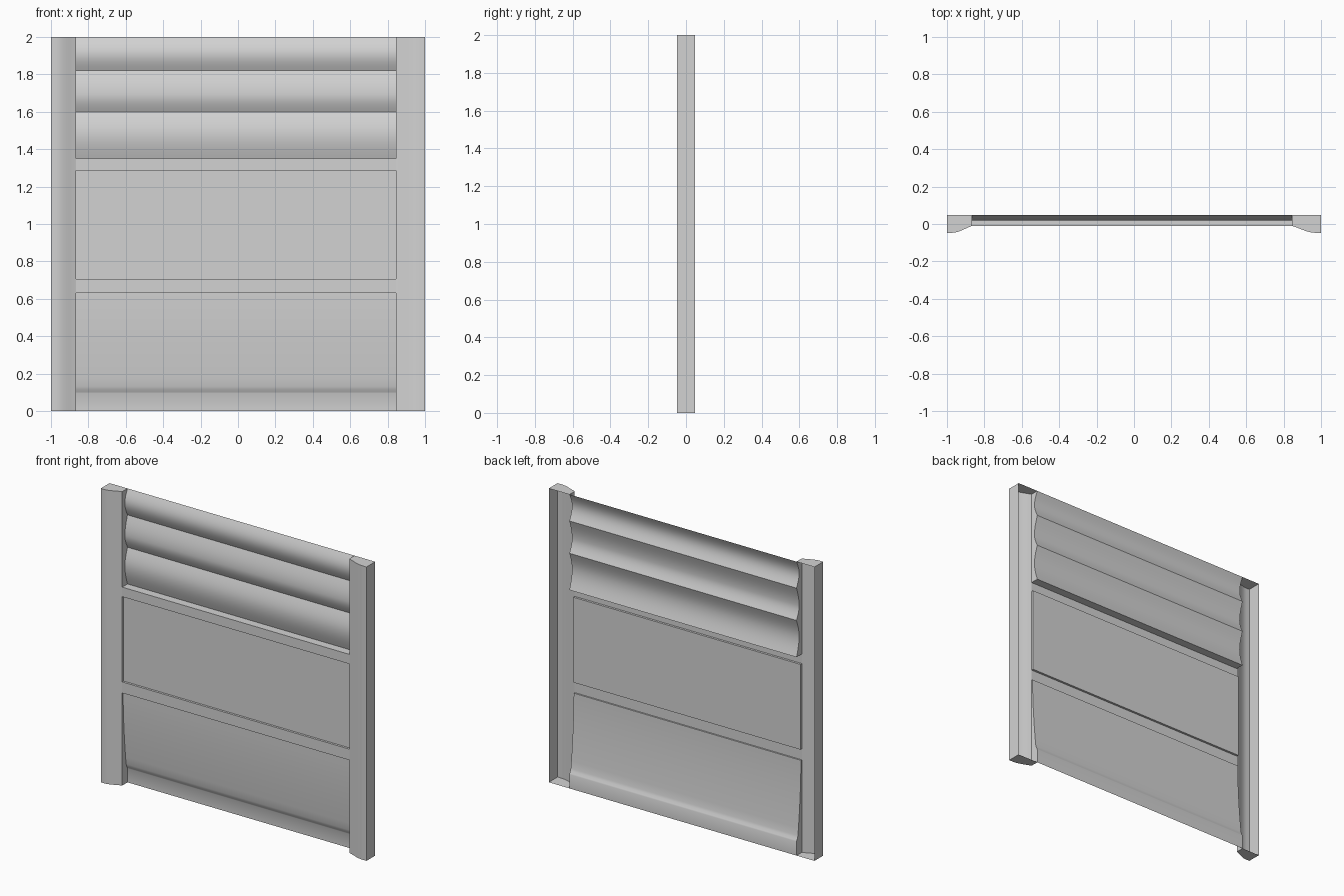
import bpy, bmesh, math

cube = bpy.data.objects.get("Cube")
if cube:
    bpy.data.objects.remove(cube, do_unlink=True)

FRONT, FACE, BACK, TOP = -0.047, -0.01, 0.047, 2.0
LEFT, RIGHT = 0.845, -0.865   # inner edges of the posts

grey = bpy.data.materials.new("plain_grey")
grey.use_nodes = True
colour = (0.65, 0.65, 0.65, 1)
grey.diffuse_color = colour
grey.node_tree.nodes["Principled BSDF"].inputs["Base Color"].default_value = colour


def finish(name, bm):
    bmesh.ops.remove_doubles(bm, verts=bm.verts, dist=0.0001)
    bmesh.ops.recalc_face_normals(bm, faces=bm.faces)
    mesh = bpy.data.meshes.new(name)
    bm.to_mesh(mesh)
    bm.free()
    obj = bpy.data.objects.new(name, mesh)
    bpy.context.collection.objects.link(obj)
    mesh.materials.append(grey)
    bpy.ops.object.select_all(action='DESELECT')
    obj.select_set(True)
    bpy.context.view_layer.objects.active = obj
    bpy.ops.object.shade_smooth_by_angle(angle=math.radians(30))


def face(bm, points):
    return bm.faces.new([bm.verts.new(p) for p in points])


def sheet(name, profile):
    """Sweep a (y, z) profile between the posts and close its recessed ends."""
    bm = bmesh.new()
    for (y0, z0), (y1, z1) in zip(profile, profile[1:]):
        face(bm, [(RIGHT, y0, z0), (LEFT, y0, z0), (LEFT, y1, z1), (RIGHT, y1, z1)])
        if abs(z0 - z1) < 0.0001:
            continue
        for x in (LEFT, RIGHT):
            ends = [(x, FACE, z0), (x, y0, z0), (x, y1, z1), (x, FACE, z1)]
            unique = list(dict.fromkeys(ends))
            if len(unique) > 2:
                face(bm, unique)
    finish(name, bm)


def slat(top, peak, bottom, depth=0.028, steps=8):
    """Bulging slat profile with sharp hollows at both ends."""
    points = []
    for i in range(2 * steps + 1):
        t = i / steps
        z = top + (peak - top) * t if t < 1 else peak + (bottom - peak) * (t - 1)
        points.append((BACK - depth * math.sin(math.pi * t / 2), z))
    return points


# Three bulging slats, standing on the ledge of the upper rail
waves = slat(TOP, 1.91, 1.82) + slat(1.82, 1.69, 1.6)[1:] + slat(1.6, 1.48, 1.35)[1:]
sheet("wavy_slats", waves + [(FACE, 1.35)])

# Flat recessed panel between the two flush rails
inset = 0.005
sheet("middle_panel", [(FACE, 1.35), (FACE, 1.285), (inset, 1.285),
                       (inset, 0.705), (FACE, 0.705), (FACE, 0.63)])

# Lower panel leaning back toward the foot, then curling into the bottom rail
lower = [(FACE, 0.63)]
for i in range(11):
    t = i / 10
    lower.append((0.032 * t ** 1.8, 0.63 - 0.5 * t))
lower += [(0.037, 0.115), (BACK - 0.003, 0.102), (BACK, 0.095), (BACK, 0)]
sheet("lower_panel", lower)

# Hollow posts, open at the back, with a front that eases in to the panels
for name, side, inner in (("left_post", 1, LEFT), ("right_post", -1, RIGHT)):
    bm = bmesh.new()
    width = side - inner
    section = [(side, BACK), (side, FRONT)]
    for i in range(9):
        t = i / 8
        ease = t * t * (2 - t)
        section.append((side - width * (0.2 + 0.8 * t), FRONT + (FACE - FRONT) * ease))
    for (x0, y0), (x1, y1) in zip(section, section[1:]):
        face(bm, [(x0, y0, 0), (x1, y1, 0), (x1, y1, TOP), (x0, y0, TOP)])
    for z in (0, TOP):
        face(bm, [(x, y, z) for x, y in section + [(inner, BACK)]])
    finish(name, bm)
